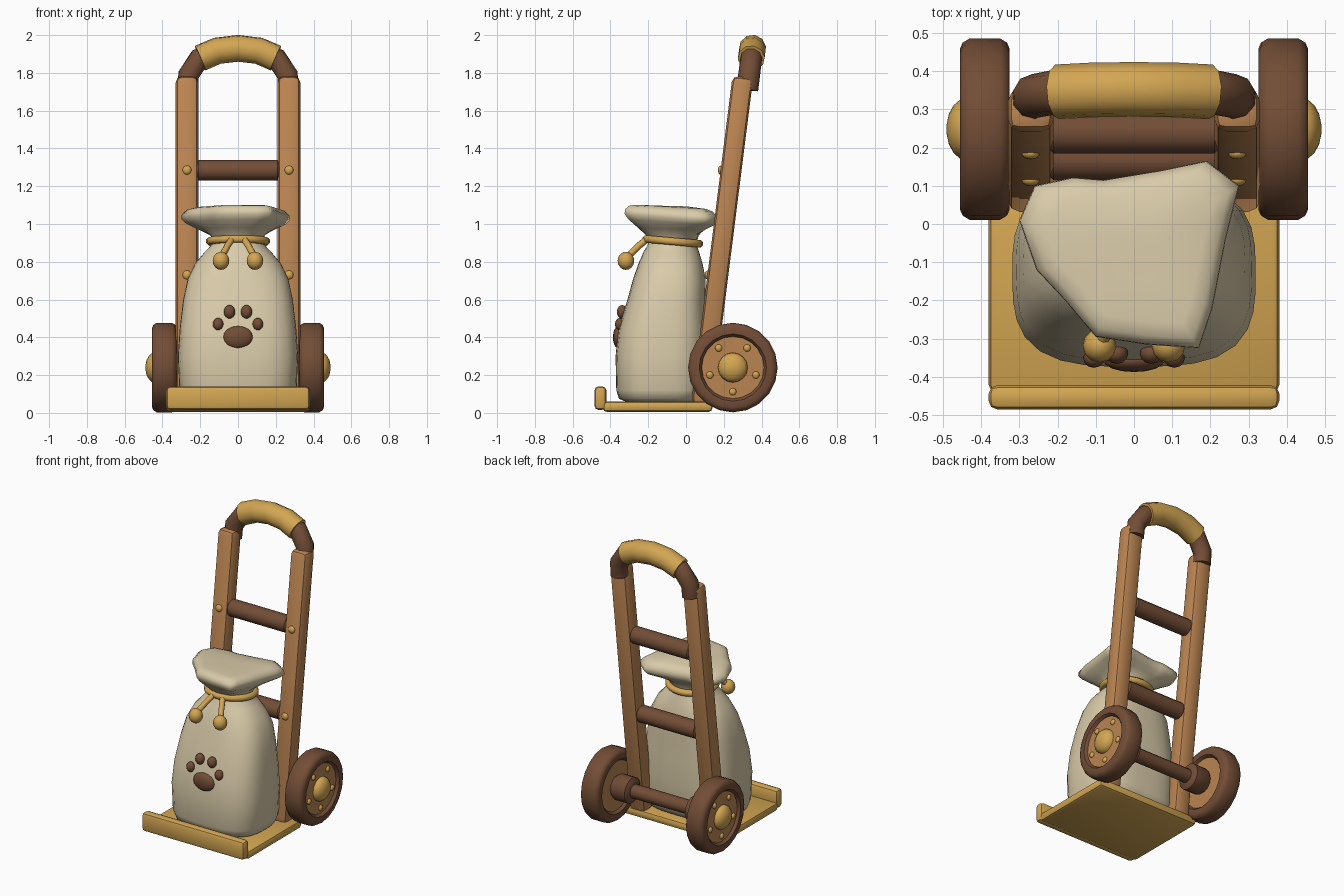
import bpy, bmesh, math
from mathutils import Vector, Matrix

if "Cube" in bpy.data.objects:
    bpy.data.objects.remove(bpy.data.objects["Cube"])


def mat(name, rgb):
    m = bpy.data.materials.new(name)
    m.diffuse_color = (*rgb, 1)
    m.use_nodes = True
    m.node_tree.nodes["Principled BSDF"].inputs["Base Color"].default_value = m.diffuse_color
    return m


BROWN = mat("dark_wood", (0.17, 0.075, 0.037))
WOOD = mat("light_wood", (0.50, 0.235, 0.085))
GOLD = mat("gold", (0.65, 0.38, 0.085))
CLOTH = mat("cloth", (0.70, 0.60, 0.40))


def finish(name, bm, material, angle=40):
    bmesh.ops.recalc_face_normals(bm, faces=bm.faces)
    me = bpy.data.meshes.new(name)
    bm.to_mesh(me)
    bm.free()
    ob = bpy.data.objects.new(name, me)
    bpy.context.collection.objects.link(ob)
    me.materials.append(material)
    bpy.ops.object.select_all(action='DESELECT')
    ob.select_set(True)
    bpy.context.view_layer.objects.active = ob
    bpy.ops.object.shade_smooth_by_angle(angle=math.radians(angle))
    return ob


def box(name, size, loc, material, bevel, tilt=0):
    bm = bmesh.new()
    bmesh.ops.create_cube(bm, size=1, matrix=Matrix.Diagonal((*size, 1)))
    bmesh.ops.bevel(bm, geom=bm.edges[:], offset=bevel, segments=2, profile=0.5, affect='EDGES')
    bm.transform(Matrix.Translation(loc) @ Matrix.Rotation(tilt, 4, 'X'))
    return finish(name, bm, material)


def ball(name, radii, loc, material, segs=12):
    bm = bmesh.new()
    bmesh.ops.create_uvsphere(bm, u_segments=segs, v_segments=8, radius=1,
                              matrix=Matrix.Translation(loc) @ Matrix.Diagonal((*radii, 1)))
    return finish(name, bm, material, 60)


def loft(name, rings, material, caps=True, closed=False, angle=40):
    """Join rings of points with quads."""
    bm = bmesh.new()
    vs = [[bm.verts.new(p) for p in r] for r in rings]
    n = len(vs[0])
    pairs = list(zip(vs, vs[1:])) + ([(vs[-1], vs[0])] if closed else [])
    for a, b in pairs:
        for i in range(n):
            j = (i + 1) % n
            bm.faces.new((a[i], a[j], b[j], b[i]))
    if caps and not closed:
        bm.faces.new(vs[0])
        bm.faces.new(vs[-1])
    return finish(name, bm, material, angle)


def lathe(name, profile, y, z, material, segs=20, closed=False, angle=40):
    """Turn (x, radius) pairs about an axis along x."""
    rings = [[(x, y + r * math.cos(2 * math.pi * i / segs), z + r * math.sin(2 * math.pi * i / segs))
              for i in range(segs)] for x, r in profile]
    return loft(name, rings, material, True, closed, angle)


def tube(name, path, radius, material, sides=10, cyclic=False):
    pts = [Vector(p) for p in path]
    n = len(pts)
    rings = []
    for i, p in enumerate(pts):
        a = pts[(i - 1) % n] if cyclic or i else p
        b = pts[(i + 1) % n] if cyclic or i < n - 1 else p
        t = (b - a).normalized()
        u = t.cross(Vector((0, 1, 0.126)) if not cyclic else Vector((0, 0, 1))).normalized()
        v = t.cross(u)
        rings.append([p + radius * (u * math.cos(k) + v * math.sin(k))
                      for k in (2 * math.pi * (j + 0.5) / sides for j in range(sides))])
    return loft(name, rings, material, True, cyclic, 50)


# Toe plate and raised front lip
box("toe_plate", (0.76, 0.58, 0.055), (0, -0.15, 0.033), GOLD, 0.02)
box("toe_plate_lip", (0.76, 0.063, 0.125), (0, -0.453, 0.078), GOLD, 0.022)

# Leaning side rails with their bolts
SLOPE = 0.126


def rail_y(z):
    return 0.30 + SLOPE * (z - 1.77)


for s, side in ((-1, "left"), (1, "right")):
    zc = 0.91
    box(f"rail_{side}", (0.12, 0.11, 1.75), (s * 0.27, rail_y(zc), zc), WOOD, 0.032, -math.atan(SLOPE))
    for k, z in enumerate((1.285, 0.73)):
        ball(f"rail_bolt_{side}_{k}", (0.024, 0.016, 0.024), (s * 0.27, rail_y(z) - 0.054, z), GOLD)

# Cross bars
for k, z in enumerate((1.285, 0.73)):
    lathe(f"cross_bar_{k}", [(-0.22, 0.045), (-0.21, 0.055), (0.21, 0.055), (0.22, 0.045)],
          rail_y(z), z, BROWN, 12)


# Arched handle and grip
def arch(pts):
    return [(x, 0.352 + SLOPE * (z - 1.93), z) for x, z in pts]


def both(half):
    return [(-x, z) for x, z in half] + [(0, 1.93)] + half[::-1]


tube("handle", arch(both([(0.265, 1.71), (0.262, 1.79), (0.205, 1.875), (0.11, 1.917)])), 0.058, BROWN)
tube("handle_grip", arch(both([(0.20, 1.878), (0.11, 1.917)])), 0.072, GOLD)

# Axle, collars and wheels
WY, WZ = 0.248, 0.24
lathe("axle", [(-0.36, 0.045), (0.36, 0.045)], WY, WZ, BROWN, 12)
for s, side in ((-1, "left"), (1, "right")):
    def turn(name, prof, m, segs=20, closed=False, angle=40):
        lathe(f"{name}_{side}", [(s * x, r) for x, r in prof], WY, WZ, m, segs, closed, angle)

    turn("axle_collar", [(0.21, 0.06), (0.225, 0.085), (0.32, 0.085), (0.34, 0.07)], BROWN, 14)
    turn("tyre", [(0.325, 0.178), (0.325, 0.21), (0.332, 0.226), (0.35, 0.237), (0.43, 0.237),
                  (0.448, 0.226), (0.455, 0.21), (0.455, 0.178), (0.435, 0.162), (0.345, 0.162)],
         BROWN, 20, True)
    turn("wheel_disc", [(0.342, 0.155), (0.342, 0.168), (0.438, 0.168), (0.438, 0.155)], WOOD)
    turn("hub_cap", [(0.43, 0.08), (0.455, 0.077), (0.472, 0.062), (0.484, 0.04), (0.49, 0.012)],
         GOLD, 16, False, 60)
    for k in range(5):
        a = -math.pi / 2 + k * 2 * math.pi / 5
        ball(f"wheel_bolt_{side}_{k}", (0.012, 0.019, 0.019),
             (s * 0.439, WY + 0.128 * math.cos(a), WZ + 0.128 * math.sin(a)), GOLD, 10)

# Sack: rounded-square body gathered at the neck, then an irregular flared mouth
outline = [(0.275, 0.10), (0.19, 0.165), (0.07, 0.14), (-0.08, 0.115), (-0.16, 0.122), (-0.26, 0.10),
           (-0.30, 0.01), (-0.255, -0.12), (-0.18, -0.20), (-0.10, -0.295), (0.03, -0.315),
           (0.17, -0.325), (0.205, -0.22), (0.24, -0.04)]
rim = []
for i, (x, y) in enumerate(outline):
    nx, ny = outline[(i + 1) % len(outline)]
    rim += [(x, y), ((x + nx) / 2, (y + ny) / 2)]
NECK = -0.07
N = 36


def squircle(z, cy, rx, ry, e, count=N):
    ring = []
    for i in range(count):
        a = 2 * math.pi * i / count + 0.3
        c, d = math.cos(a), math.sin(a)
        r = (abs(c) ** e + abs(d) ** e) ** (-1 / e)
        ring.append((rx * r * c, cy + ry * r * d, z))
    return ring


body = [(0.06, -0.13, 0.26, 0.19, 3.2), (0.075, -0.13, 0.295, 0.225, 3.2), (0.12, -0.13, 0.31, 0.239, 3.2),
        (0.30, -0.13, 0.318, 0.243, 3.2), (0.45, -0.122, 0.308, 0.235, 3.1), (0.60, -0.104, 0.29, 0.206, 3),
        (0.71, -0.088, 0.266, 0.192, 2.8), (0.79, -0.082, 0.228, 0.170, 2.5), (0.85, -0.078, 0.178, 0.148, 2.2),
        (0.89, -0.073, 0.140, 0.130, 2), (0.92, NECK, 0.130, 0.125, 2)]
loft("sack_body", [squircle(*b) for b in body], CLOTH, angle=60)

mouth = []
for z, f in ((0.90, 0), (0.94, 0.12), (0.975, 0.5), (1.01, 0.86), (1.035, 1), (1.06, 0.985),
             (1.083, 0.9), (1.092, 0.75), (1.096, 0.3)):
    ring = []
    for x, y in rim:
        d = Vector((x, y - NECK))
        n = d.normalized() * 0.128
        p = n.lerp(d, f) if z < 1.07 else d * f
        ring.append((p.x, NECK + p.y, z - f * 0.08 * (p.y + 0.03)))
    mouth.append(ring)
loft("sack_mouth", mouth, CLOTH, angle=60)

# Cord round the neck, with two hanging ends
loop = []
for i in range(24):
    a = 2 * math.pi * i / 24
    y = 0.14 * math.sin(a)
    loop.append((0.15 * math.cos(a), NECK + y, 0.908 - 0.09 * y))
tube("neck_cord", loop, 0.021, GOLD, 8, True)
for s, side in ((-1, "left"), (1, "right")):
    tube(f"cord_end_{side}", [(s * 0.03, -0.20, 0.925), (s * 0.055, -0.25, 0.885), (s * 0.09, -0.315, 0.82)],
         0.018, GOLD, 8)
    ball(f"cord_bead_{side}", (0.044, 0.044, 0.048), (s * 0.09, -0.318, 0.805), GOLD)

# Paw print on the sack front
ball("paw_pad", (0.08, 0.03, 0.06), (0, -0.357, 0.40), BROWN, 16)
for s, side in ((-1, "left"), (1, "right")):
    ball(f"paw_inner_toe_{side}", (0.03, 0.028, 0.036), (s * 0.045, -0.338, 0.535), BROWN)
    ball(f"paw_outer_toe_{side}", (0.028, 0.026, 0.033), (s * 0.105, -0.35, 0.47), BROWN)
